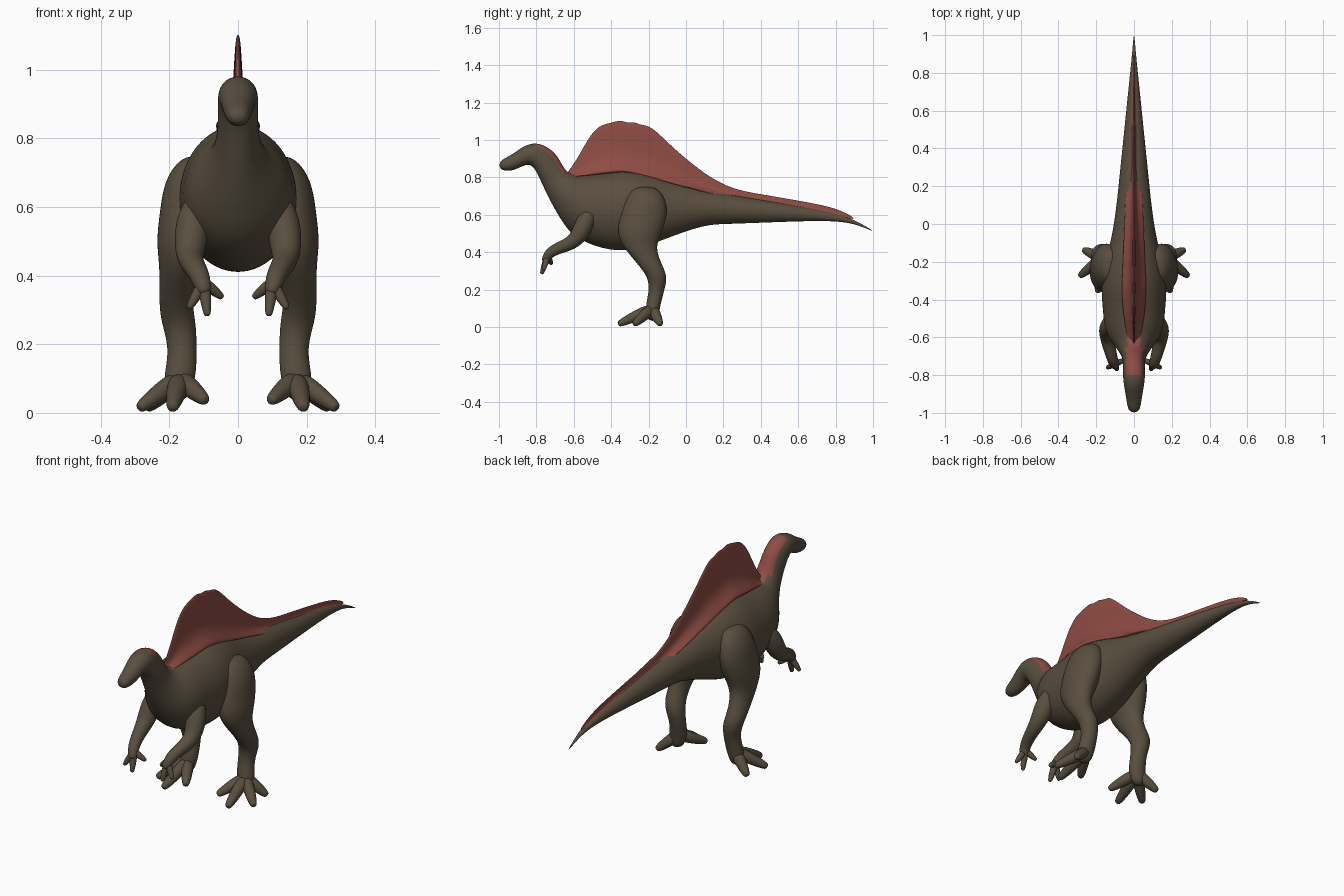
import bpy, bmesh, math
from mathutils import Vector

cube = bpy.data.objects.get("Cube")
if cube:
    bpy.data.objects.remove(cube, do_unlink=True)


def material(name, colour):
    mat = bpy.data.materials.new(name)
    mat.use_nodes = True
    mat.diffuse_color = (*colour, 1)
    shader = mat.node_tree.nodes["Principled BSDF"]
    shader.inputs["Base Color"].default_value = (*colour, 1)
    return mat


hide_brown = material("brown hide", (.1, .077, .05))
sail_red = material("dull red sail", (.27, .073, .057))


def skin(name, rings, materials, mirrored=False, second_colour=None):
    """Join a row of closed rings into one smooth, capped shell."""
    bm = bmesh.new()
    rows = [[bm.verts.new(point) for point in ring] for ring in rings]
    for row, following in zip(rows, rows[1:]):
        for i in range(len(row)):
            bm.faces.new((row[i - 1], row[i], following[i], following[i - 1]))
    bm.faces.new(rows[0])
    bm.faces.new(rows[-1])
    bmesh.ops.recalc_face_normals(bm, faces=bm.faces)
    for face in bm.faces:
        face.smooth = True
        if second_colour and second_colour(face.calc_center_median(), face.normal):
            face.material_index = 1
    mesh = bpy.data.meshes.new(name)
    bm.to_mesh(mesh)
    bm.free()
    for mat in materials:
        mesh.materials.append(mat)
    obj = bpy.data.objects.new(name, mesh)
    bpy.context.collection.objects.link(obj)
    if mirrored:
        mirror = obj.modifiers.new("Mirror", "MIRROR")
        mirror.use_mirror_merge = False
    smooth = obj.modifiers.new("Smooth", "SUBSURF")
    smooth.levels = smooth.render_levels = 2


def oval(centre, across, along, sides=16):
    """Ellipse around a centre with two half axes."""
    angles = [math.tau * i / sides for i in range(sides)]
    return [centre + across * math.cos(a) + along * math.sin(a) for a in angles]


def limb(name, points, radii):
    """Mirrored round limb along a path, with a rounded tip."""
    points = [Vector(point) for point in points]
    rings = []
    for i, (point, radius) in enumerate(zip(points, radii)):
        before, after = points[max(i - 1, 0)], points[min(i + 1, len(points) - 1)]
        direction = (after - before).normalized()
        side = direction.orthogonal().normalized() if i == 0 else side
        side = (side - direction * side.dot(direction)).normalized()
        up = direction.cross(side)
        rings.append(oval(point, side * radius, up * radius, sides=10))
    tip = points[-1] + direction * radius * .7
    rings.append(oval(tip, side * radius * .6, up * radius * .6, sides=10))
    skin(name, rings, [hide_brown], mirrored=True)


def claw(name, root, tip, thickness):
    """Tapering toe or finger from the foot or hand to its tip."""
    root, tip = Vector(root), Vector(tip)
    limb(name, [root, root.lerp(tip, .55), tip],
         [thickness, thickness * .88, thickness * .6])


def tail_top(y):
    """Gently falling back line that droops at the tip."""
    return .75 - .17 * y - .065 * y ** 10


# Head, neck and trunk: top y, top z, bottom y, bottom z, half width
trunk = [
    (-1, .89, -1, .84, .03),
    (-.93, .92, -.94, .83, .04),
    (-.87, .97, -.89, .85, .05),
    (-.8, .99, -.83, .88, .06),
    (-.73, .96, -.79, .81, .06),
    (-.68, .91, -.76, .74, .06),
    (-.65, .84, -.72, .66, .07),
    (-.6, .81, -.67, .57, .11),
    (-.54, .82, -.6, .47, .16),
    (-.43, .83, -.44, .41, .17),
    (-.33, .85, -.33, .4, .18),
    (-.2, .83, -.2, .43, .16),
    (-.08, .78, -.08, .48, .12),
]
# the tail narrows evenly to its tip
for step in range(1, 11):
    y = step / 10
    shrink = max(1 - y, .02)
    trunk.append((y, tail_top(y), y, tail_top(y) - .21 * shrink, .105 * shrink))

rings = []
for top_y, top_z, bottom_y, bottom_z, width in trunk:
    top, bottom = Vector((0, top_y, top_z)), Vector((0, bottom_y, bottom_z))
    rings.append(oval((top + bottom) / 2, Vector((width, 0, 0)), (top - bottom) / 2))


def is_nape(centre, normal):
    behind_head = -.8 < centre.y < -.6 and centre.z > .8
    return behind_head and abs(centre.x) < .04 and normal.z + normal.y > .4


skin("body", rings, [hide_brown, sail_red], second_colour=is_nape)

# Back sail: crest line, with the foot following the curve of the back
crest = [
    (-.64, .82), (-.6, .87), (-.56, .94), (-.51, 1.03), (-.46, 1.08),
    (-.41, 1.09), (-.35, 1.11), (-.31, 1.09), (-.28, 1.1), (-.24, 1.08),
    (-.2, 1.08), (-.14, 1.03), (-.08, .97), (0, .9), (.1, .82), (.2, .76),
]
sail = []
for y, top in crest:
    offset = y + .33
    if offset > 0:
        sail.append((y, top, .825 - .25 * offset, .076 - .05 * offset))
    else:
        sail.append((y, top, .825 + .1 * offset, .076 - .5 * offset ** 2))
# a low ridge carries the sail on along the tail
for step in range(3, 10):
    y = step / 10
    ridge = .028 * min(1, 5 * (1 - y))
    sail.append((y, tail_top(y) + ridge, tail_top(y) - .03 * (1 - y), .055 * (1 - y)))

# share of height against share of foot width, flaring at the foot
flare = [(0, 1), (.1, .8), (.2, .5), (.35, .24), (.6, .17), (.85, .12), (1, .06)]
rings = []
for y, top, foot, width in sail:
    left = [Vector((width * wide, y, foot + (top - foot) * high)) for high, wide in flare]
    right = [Vector((-point.x, y, point.z)) for point in reversed(left)]
    rings.append(left + right)
skin("back_sail", rings, [sail_red])

# Hind legs: height, centre x, centre y, half width, half depth
leg = [
    (.75, .12, -.22, .03, .05),
    (.72, .13, -.22, .06, .09),
    (.66, .14, -.22, .08, .12),
    (.58, .15, -.23, .08, .13),
    (.5, .16, -.25, .08, .12),
    (.43, .17, -.25, .06, .09),
    (.36, .18, -.21, .05, .07),
    (.3, .18, -.17, .05, .06),
    (.25, .17, -.15, .05, .05),
    (.18, .16, -.16, .04, .04),
    (.1, .17, -.18, .05, .04),
    (.03, .18, -.18, .03, .03),
]
rings = [oval(Vector((x, y, z)), Vector((wide, 0, 0)), Vector((0, deep, 0)))
         for z, x, y, wide, deep in leg]
skin("hind_legs", rings, [hide_brown], mirrored=True)

# Toes spread from the ankle
ankle = (.17, -.18, .1)
claw("middle_toes", ankle, (.19, -.35, .02), .035)
claw("outer_toes", ankle, (.28, -.27, .02), .034)
claw("inner_toes", ankle, (.1, -.3, .04), .034)
claw("back_toes", ankle, (.26, -.14, .02), .034)

# Arms from shoulder to palm
arm_path = [(.11, -.5, .63), (.13, -.54, .56), (.14, -.57, .49), (.14, -.61, .45),
            (.13, -.66, .43), (.11, -.73, .4), (.1, -.75, .36)]
limb("arms", arm_path, [.04, .055, .05, .04, .035, .03, .025])

# Fingers hang from the palm
palm = (.1, -.74, .38)
claw("outer_fingers", palm, (.14, -.76, .31), .019)
claw("middle_fingers", palm, (.09, -.77, .29), .02)
claw("inner_fingers", palm, (.05, -.72, .34), .019)
